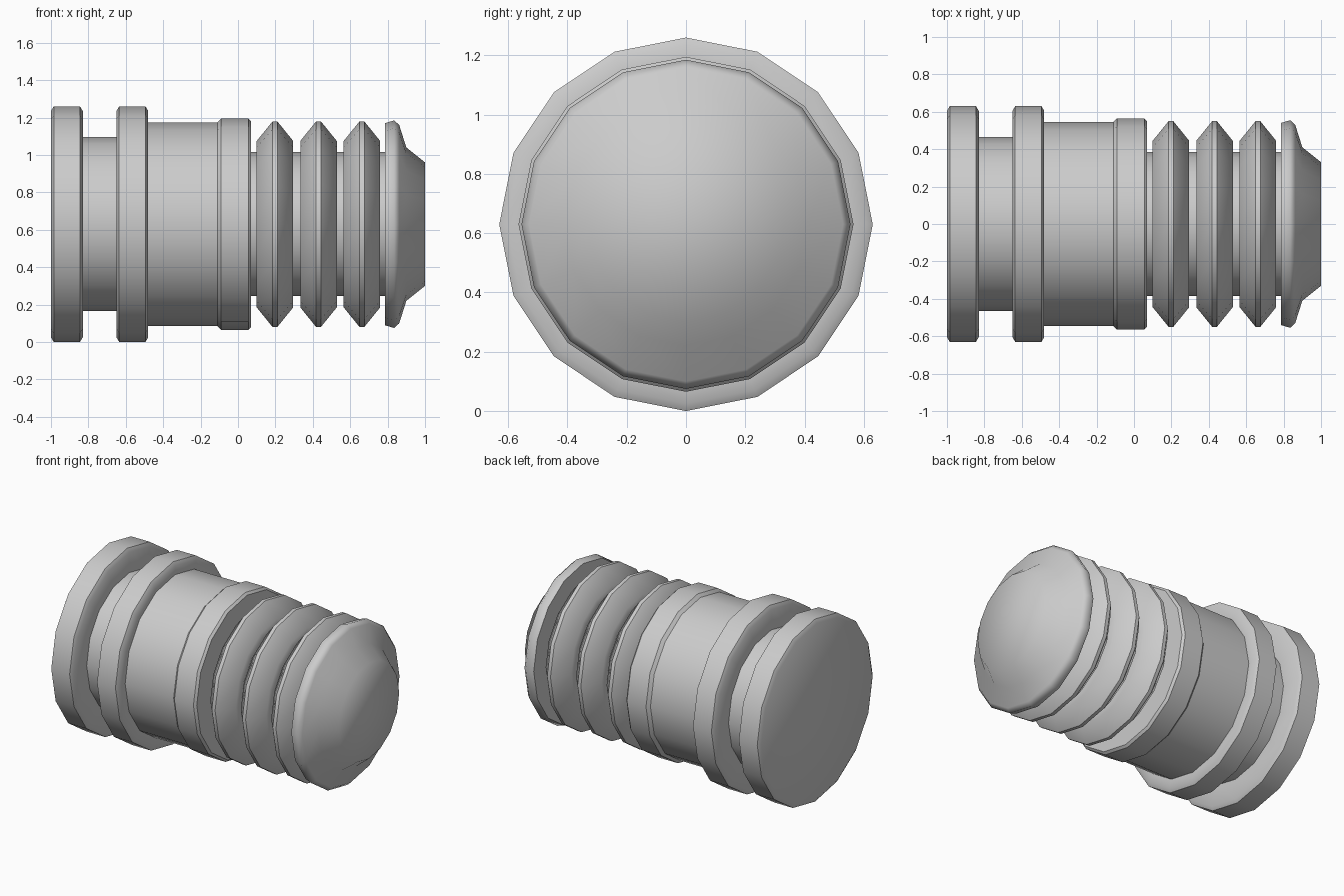
import bpy, bmesh, math

if "Cube" in bpy.data.objects:
    bpy.data.objects.remove(bpy.data.objects["Cube"])

SIDES = 16
AXIS_Z = 0.63
SHAFT_R = 0.385
NECK_R = 0.465
BODY_R = 0.545


def lathe(name, profile, cap_start=False, cap_end=False, angle=40):
    """Turn (x, radius) points around the long axis."""
    bm = bmesh.new()
    rings = []
    for x, r in profile:
        rings.append([bm.verts.new((x,
                                    r * math.sin(2 * math.pi * k / SIDES),
                                    AXIS_Z + r * math.cos(2 * math.pi * k / SIDES)))
                      for k in range(SIDES)])
    for a, b in zip(rings, rings[1:]):
        for k in range(SIDES):
            n = (k + 1) % SIDES
            bm.faces.new((a[k], b[k], b[n], a[n]))
    if cap_start:
        bm.faces.new(rings[0])
    if cap_end:
        bm.faces.new(rings[-1][::-1])
    mesh = bpy.data.meshes.new(name)
    bm.to_mesh(mesh)
    bm.free()
    ob = bpy.data.objects.new(name, mesh)
    bpy.context.collection.objects.link(ob)
    bpy.ops.object.select_all(action='DESELECT')
    ob.select_set(True)
    bpy.context.view_layer.objects.active = ob
    bpy.ops.object.shade_smooth_by_angle(angle=math.radians(angle))
    return ob


def flange(x0, x1):
    """Outer rim with softened corners."""
    return [(x0, 0.605), (x0 + 0.015, 0.63), (x1 - 0.015, 0.63), (x1, 0.605)]


# End flange with closed back
lathe("end_flange", flange(-1.0, -0.83) + [(-0.83, NECK_R)], cap_start=True)

# Groove between the two flanges
lathe("neck", [(-0.83, NECK_R), (-0.65, NECK_R)])

# Second flange
lathe("middle_flange", [(-0.65, NECK_R)] + flange(-0.65, -0.48) + [(-0.48, BODY_R)])

# Main barrel with raised collar
lathe("barrel", [(-0.48, BODY_R), (-0.11, BODY_R), (-0.09, 0.565),
                 (0.055, 0.565), (0.07, 0.55), (0.07, SHAFT_R)])

# Inner shaft carrying the ribs
lathe("shaft", [(0.07, SHAFT_R), (0.785, SHAFT_R)])

# Three pointed sealing ribs
for i, x in enumerate((0.1, 0.333, 0.565)):
    lathe(f"rib_{i + 1}", [(x, SHAFT_R), (x, 0.445), (x + 0.085, 0.55),
                           (x + 0.11, 0.55), (x + 0.195, 0.445), (x + 0.195, SHAFT_R)])

# Flared tip with smooth blunt nose
lathe("tip", [(0.785, SHAFT_R), (0.785, 0.54), (0.835, 0.555), (0.862, 0.53),
              (0.9, 0.41), (1.0, 0.33)], cap_end=True, angle=60)
